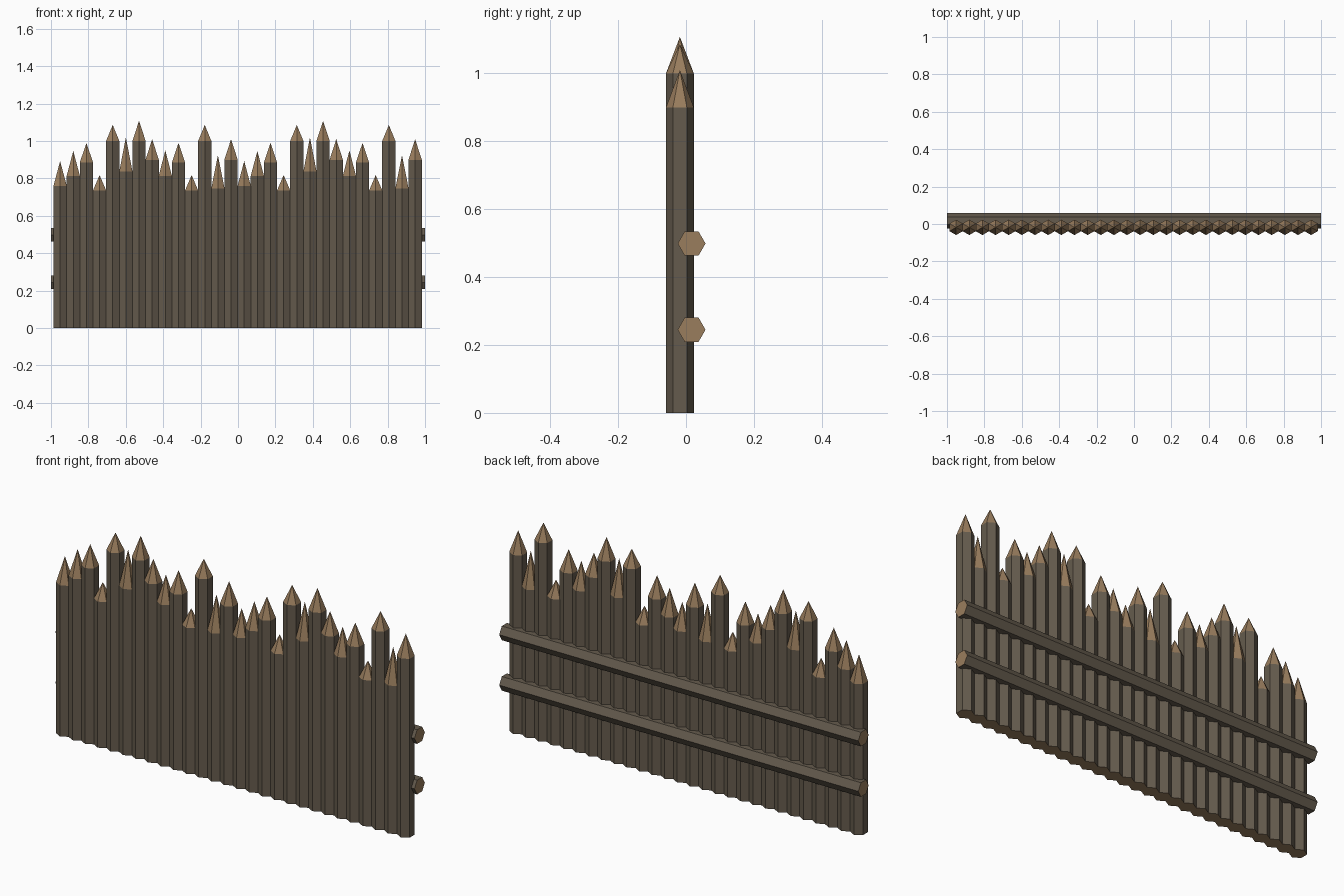
import bpy
import bmesh
from math import cos, sin, pi
from mathutils import Matrix

if "Cube" in bpy.data.objects:
    bpy.data.objects.remove(bpy.data.objects["Cube"])


def flat_material(name, color):
    mat = bpy.data.materials.new(name)
    mat.use_nodes = True
    mat.diffuse_color = color
    mat.node_tree.nodes["Principled BSDF"].inputs["Base Color"].default_value = color
    return mat


BARK = flat_material("dark bark", (0.13, 0.105, 0.075, 1))
WOOD = flat_material("cut wood", (0.32, 0.205, 0.11, 1))
RADIUS = 0.041


def hex_log(name, length, tip=None):
    """Upright six-sided log with bark sides and cut-wood ends; tip adds a point."""
    bm = bmesh.new()
    angles = [pi / 6 + i * pi / 3 for i in range(6)]
    low, high = [[bm.verts.new((RADIUS * cos(a), RADIUS * sin(a), z)) for a in angles]
                 for z in (0, length)]
    bm.faces.new(low[::-1]).material_index = 1
    apex = bm.verts.new((0, 0, tip)) if tip else None
    if not tip:
        bm.faces.new(high).material_index = 1
    for i in range(6):
        j = (i + 1) % 6
        bm.faces.new((low[i], low[j], high[j], high[i]))
        if tip:
            bm.faces.new((high[i], high[j], apex)).material_index = 1
    mesh = bpy.data.meshes.new(name)
    bm.to_mesh(mesh)
    bm.free()
    mesh.materials.append(BARK)
    mesh.materials.append(WOOD)
    obj = bpy.data.objects.new(name, mesh)
    bpy.context.collection.objects.link(obj)
    return obj


# Sharpened stakes: (shoulder height, tip height), the row repeats twice
heights = [(0.76, 0.893), (0.813, 0.947), (0.885, 0.99), (0.735, 0.818),
           (1.0, 1.086), (0.836, 1.02), (1.0, 1.108), (0.9, 1.01),
           (0.813, 0.95), (0.885, 0.99), (0.735, 0.818), (1.0, 1.086),
           (0.745, 0.925), (0.9, 1.01)]
for n, (shoulder, tip) in enumerate(heights * 2):
    stake = hex_log(f"stake_{n + 1}", shoulder, tip)
    stake.location = (-0.951 + n * 0.0703, -0.018, 0)

# Two horizontal rails across the back
for name, z in (("lower_rail", 0.245), ("upper_rail", 0.499)):
    rail = hex_log(name, 2)
    rail.data.transform(Matrix.Rotation(pi / 2, 4, "Y"))
    rail.location = (-1, 0.0165, z)
